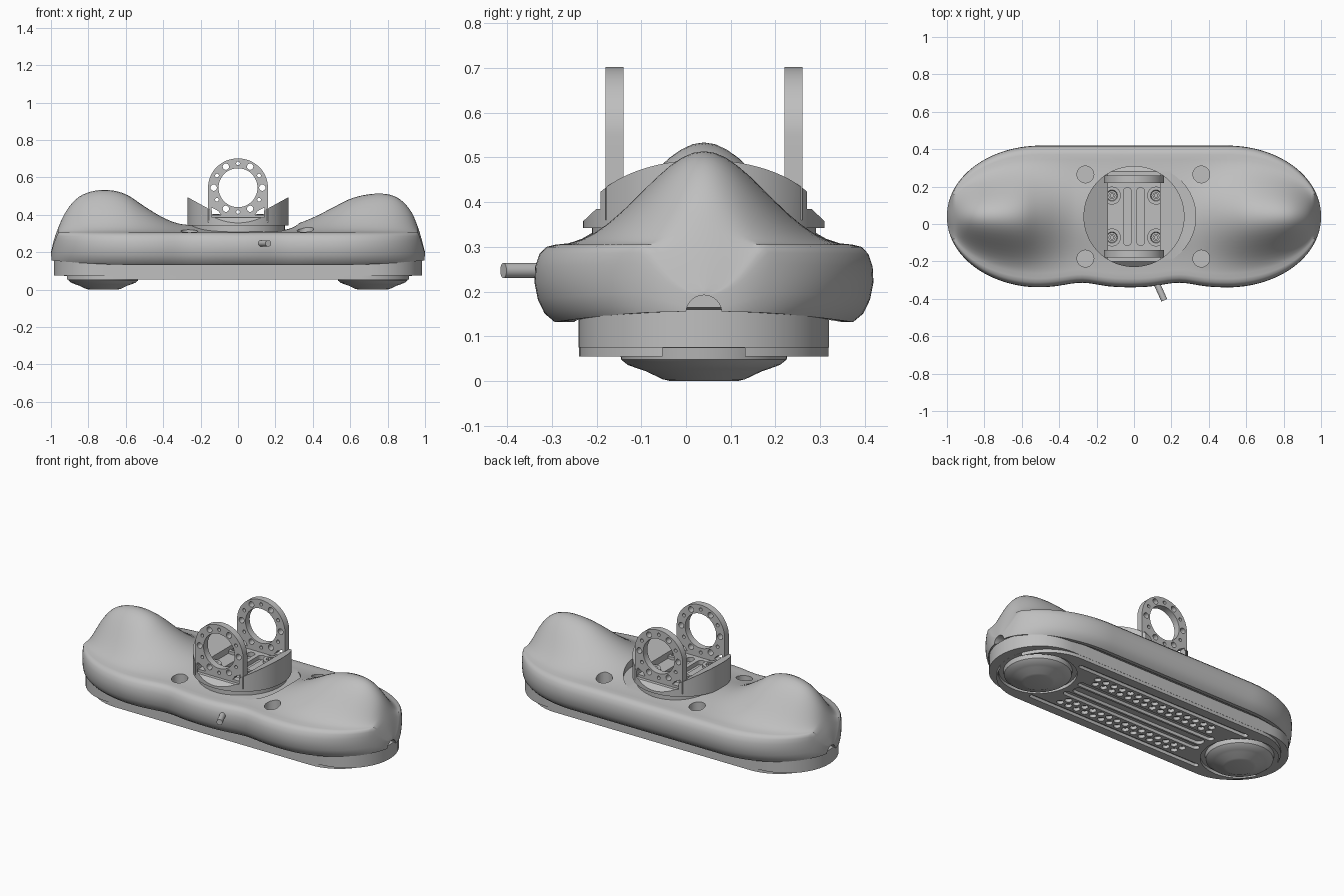
import bpy, bmesh, math
from mathutils import Matrix, Vector

old = bpy.data.objects.get("Cube")
if old:
    bpy.data.objects.remove(old, do_unlink=True)

CY = 0.04  # the body is centred on this y
grey = bpy.data.materials.new("light_grey")
grey.use_nodes = True
grey.diffuse_color = (0.52, 0.52, 0.52, 1)
grey.node_tree.nodes["Principled BSDF"].inputs["Base Color"].default_value = grey.diffuse_color


def finish(bm, name):
    bmesh.ops.recalc_face_normals(bm, faces=bm.faces)
    me = bpy.data.meshes.new(name)
    bm.to_mesh(me)
    bm.free()
    me.materials.append(grey)
    ob = bpy.data.objects.new(name, me)
    bpy.context.collection.objects.link(ob)
    return ob


def smooth(ob, angle=35):
    bpy.ops.object.select_all(action='DESELECT')
    ob.select_set(True)
    bpy.context.view_layer.objects.active = ob
    bpy.ops.object.shade_smooth_by_angle(angle=math.radians(angle))


def boolean(ob, cutter, op='DIFFERENCE'):
    cutter.hide_render = True
    mod = ob.modifiers.new("cut", 'BOOLEAN')
    mod.operation, mod.object, mod.solver = op, cutter, 'EXACT'
    bpy.context.view_layer.objects.active = ob
    bpy.ops.object.modifier_apply(modifier=mod.name)
    bpy.data.objects.remove(cutter, do_unlink=True)


def prism(bm, pts, a, b, axis='z'):
    """Extrude a 2D outline from a to b along an axis."""
    place = {'z': lambda u, v, w: (u, v, w), 'y': lambda u, v, w: (u, w, v),
             'x': lambda u, v, w: (w, u, v)}[axis]
    rows = [[bm.verts.new(place(u, v, w)) for u, v in pts] for w in (a, b)]
    bm.faces.new(rows[0])
    bm.faces.new(rows[1][::-1])
    n = len(pts)
    for i in range(n):
        j = (i + 1) % n
        bm.faces.new((rows[0][i], rows[0][j], rows[1][j], rows[1][i]))


def circle(u, v, r, n=32):
    return [(u + r * math.cos(2 * math.pi * i / n), v + r * math.sin(2 * math.pi * i / n)) for i in range(n)]


def stadium(u, v, half, r, n=24):
    """Outline with straight sides and round ends, long in u."""
    pts = []
    for side in (1, -1):
        for i in range(n + 1):
            t = -math.pi / 2 + math.pi * i / n
            pts.append((u + side * (half - r + r * math.cos(t)), v + side * r * math.sin(t)))
    return pts


def solid(name, pts, a, b, axis='z'):
    bm = bmesh.new()
    prism(bm, pts, a, b, axis)
    return finish(bm, name)


def lathe(name, profile, x, y, steps=48):
    bm = bmesh.new()
    rings = [[bm.verts.new((u, v, z)) for u, v in circle(x, y, r, steps)] for r, z in profile]
    for a, b in zip(rings, rings[1:]):
        for i in range(steps):
            j = (i + 1) % steps
            bm.faces.new((a[i], a[j], b[j], b[i]))
    bm.faces.new(rings[0])
    bm.faces.new(rings[-1])
    ob = finish(bm, name)
    smooth(ob)
    return ob


# --- moulded shell: cross-sections lofted along x ---
SPINE = [(-1, .2), (-.98, .28), (-.93, .4), (-.87, .48), (-.8, .52), (-.7, .533), (-.6, .51), (-.5, .445),
         (-.4, .385), (-.3, .35), (0, .335), (.3, .35), (.4, .385), (.5, .435), (.6, .485), (.7, .51),
         (.8, .51), (.87, .48), (.93, .41), (.97, .31), (1, .2)]


def spine(x):
    k = next((i for i in range(len(SPINE) - 1) if x <= SPINE[i + 1][0]), len(SPINE) - 2)
    slope = lambda i: ((SPINE[min(i + 1, len(SPINE) - 1)][1] - SPINE[max(i - 1, 0)][1])
                       / (SPINE[min(i + 1, len(SPINE) - 1)][0] - SPINE[max(i - 1, 0)][0]))
    (x0, z0), (x1, z1) = SPINE[k], SPINE[k + 1]
    h = x1 - x0
    t = (x - x0) / h
    return (z0 * (1 + 2 * t) * (1 - t) ** 2 + h * slope(k) * t * (1 - t) ** 2
            + z1 * t * t * (3 - 2 * t) + h * slope(k + 1) * t * t * (t - 1))


def section(x):
    u = max(0, (abs(x) - .5) / .5)
    w = .375 * math.sqrt(max(0, 1 - u * u)) + .004
    lo = .13 + .025 * u * u
    peak = spine(x)
    shoulder = min(.305, lo + .85 * (peak - lo))
    waist = .025 * (math.exp(-((x - .24) / .12) ** 2) + math.exp(-((x + .28) / .12) ** 2))
    edge = [(.76, .1), (.82, .01), (.88, .01), (.94, .12), (.98, .3), (1, .52), (.995, .72), (.97, .88), (.93, .97)]
    half = [(v, lo + (shoulder - lo) * t) for v, t in edge]
    for i in range(13):
        v = .875 * (1 - i / 12)
        half.append((v, shoulder + (peak - shoulder) * math.cos(math.pi * v / 1.75) ** 2))
    full = [(-v, z) for v, z in half] + half[-2::-1]
    return [(x, CY + v * (w - (waist if v < 0 else 0)), z) for v, z in full]


bm = bmesh.new()
N = 90
rows = [[bm.verts.new(p) for p in section(-math.cos(math.pi * i / N))] for i in range(N + 1)]
for a, b in zip(rows, rows[1:]):
    for i in range(len(a)):
        j = (i + 1) % len(a)
        bm.faces.new((a[i], a[j], b[j], b[i]))
bm.faces.new(rows[0])
bm.faces.new(rows[-1])
shell = finish(bm, "shell")

# ankle pocket, bolt wells and end notches
pocket = [(u, max(CY - .255, min(CY + .255, v))) for u, v in circle(.06, CY, .27, 64)]
boolean(shell, solid("pocket_cutter", pocket, .312, .7))
bm = bmesh.new()
for x in (-.26, .36):
    for y in (CY - .225, CY + .225):
        prism(bm, circle(x, y, .045), .265, .6)
for a, b in ((-1.1, -.94), (.94, 1.1)):
    prism(bm, circle(CY, .152, .04), a, b, 'x')
boolean(shell, finish(bm, "well_cutter"))
smooth(shell, 40)

# --- base tray and sole plate with slots and drilled rows ---
tray = solid("base_tray", stadium(0, CY, .985, .28), .075, .16)
smooth(tray)
sole = solid("sole_plate", stadium(0, CY, .93, .279), .055, .085)
bm = bmesh.new()
for side in (-1, 1):
    for row in (.115, .16):
        for i in range(15):
            prism(bm, circle((i - 7) * .058 + (row > .13) * .02, CY + side * row, .02, 16), .03, .074)
    prism(bm, stadium(0, CY + side * .062, .48, .02, 8), .03, .074)
    prism(bm, stadium(0, CY + side * .21, .6, .014, 8), .03, .074)
    prism(bm, circle(side * .72, CY, .215, 48), .03, .074)
prism(bm, stadium(0, CY, .46, .03, 8), .03, .074)
boolean(sole, finish(bm, "sole_cutter"))
smooth(sole)

# --- round contact pads ---
for side, word in ((1, "left"), (-1, "right")):
    lathe(word + "_contact_pad", [(.075, 0), (.092, .004), (.13, .022), (.145, .027), (.17, .036),
                                  (.185, .048), (.19, .08)], side * .72, CY)

# --- ankle mount: profile rounded by a cylinder, then chamfered front and back ---
lathe("ankle_collar", [(.25, .29), (.25, .35)], 0, CY, 64)
cup = [(-.28, .342), (.28, .342), (.28, .5), (.14, .423), (.14, .385), (-.14, .385), (-.14, .423), (-.28, .5)]
mount = solid("ankle_mount", cup, CY - .3, CY + .3, 'y')
boolean(mount, solid("round_cutter", circle(0, CY, .27, 80), .2, .8), 'INTERSECT')
chamfer = [(CY - .27, .3), (CY + .27, .3), (CY + .27, .357), (CY + .235, .39), (CY + .225, .6),
           (CY - .225, .6), (CY - .235, .39), (CY - .27, .357)]
boolean(mount, solid("chamfer_cutter", chamfer, -.4, .4, 'x'), 'INTERSECT')
bm = bmesh.new()
for x in (-.035, .035):
    prism(bm, [(x + b, CY + a) for a, b in stadium(0, 0, .155, .022, 8)], .36, .5)
boolean(mount, finish(bm, "slot_cutter"))
smooth(mount)

# mount screws in cupped bosses
for i, x in enumerate((-.118, .118)):
    for j, y in enumerate((CY - .112, CY + .112)):
        lathe(f"screw_boss_{i}{j}", [(.048, .375), (.048, .402), (.03, .402), (.026, .392), (.018, .392),
                                     (.018, .405), (.009, .405), (.009, .396)], x, y, 24)

# --- two upright bearing plates with ring of bolt holes ---
ZC = .545
outline = [(-.16, .36), (.16, .36)] + [(.16 * math.cos(math.pi * i / 32), ZC + .157 * math.sin(math.pi * i / 32))
                                       for i in range(33)]
for y, word in ((CY - .2, "front"), (CY + .2, "back")):
    plate = solid(word + "_bearing_plate", outline, y - .02, y + .02, 'y')
    bm = bmesh.new()
    prism(bm, circle(0, ZC, .104, 48), y - .1, y + .1, 'y')
    for k in range(12):
        t = math.pi * k / 6
        prism(bm, circle(.13 * math.cos(t), ZC + .13 * math.sin(t), .01 if k % 2 else .017, 16), y - .1, y + .1, 'y')
    for s in (-1, 1):
        prism(bm, [(s * .143, .4), (s * .09, .4), (s * .105, .42), (s * .143, .44)], y - .1, y + .1, 'y')
    boolean(plate, finish(bm, "ring_cutter"))
    smooth(plate)

# --- cable pin on the front ---
start, end = Vector((.1, -.27, .247)), Vector((.162, -.408, .247))
bm = bmesh.new()
rot = (end - start).to_track_quat('Z', 'Y').to_matrix().to_4x4()
bmesh.ops.create_cone(bm, cap_ends=True, segments=24, radius1=.017, radius2=.017, depth=(end - start).length,
                      matrix=Matrix.Translation((start + end) / 2) @ rot)
smooth(finish(bm, "cable_pin"))
